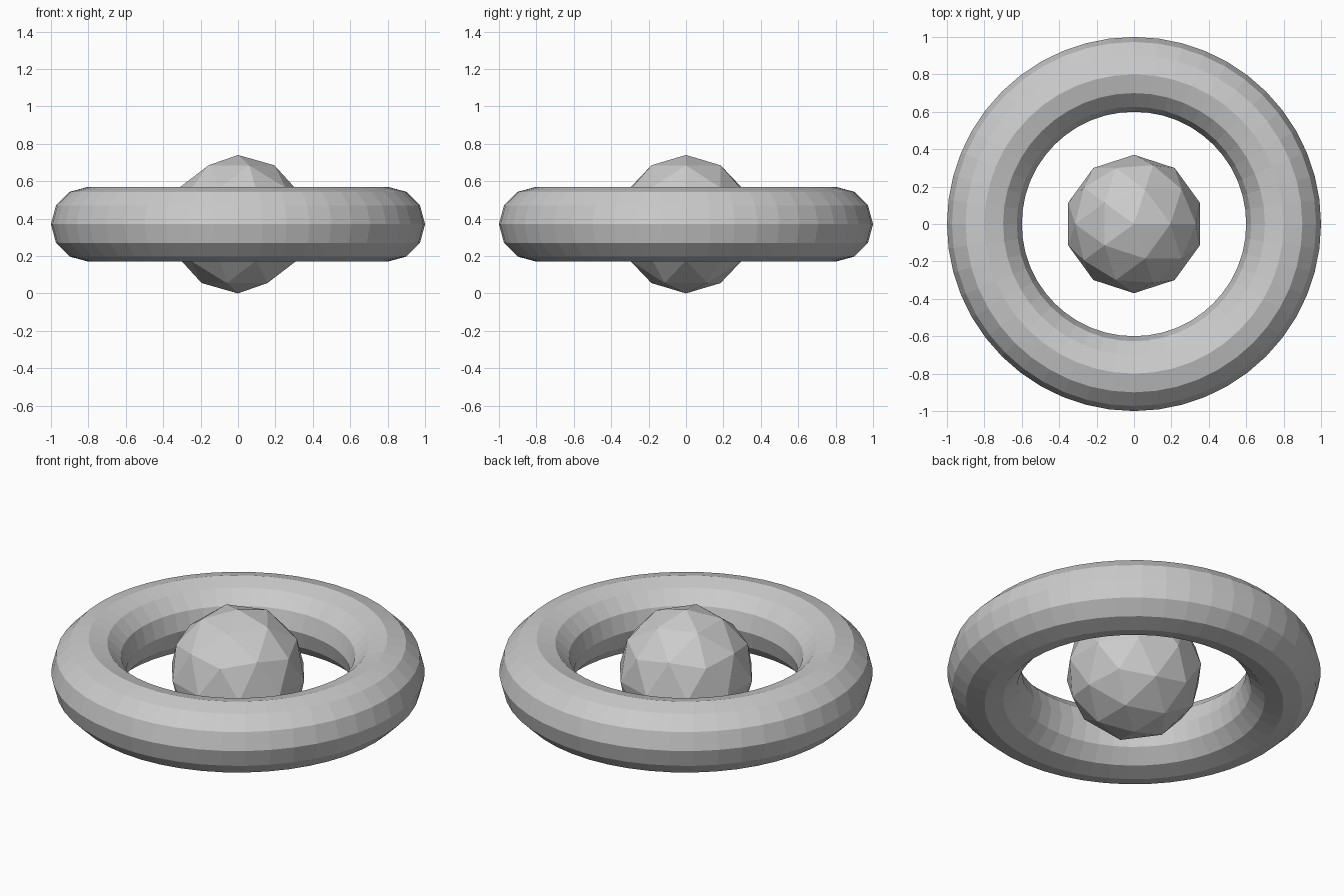
import bpy

cube = bpy.data.objects.get("Cube")
if cube:
    bpy.data.objects.remove(cube, do_unlink=True)

CENTER = (0, 0, 0.37)

# Single neutral grey
grey = bpy.data.materials.new("neutral_grey")
grey.use_nodes = True
colour = (0.6, 0.6, 0.6, 1)
grey.diffuse_color = colour
grey.node_tree.nodes["Principled BSDF"].inputs["Base Color"].default_value = colour


def finish(name):
    obj = bpy.context.object
    obj.name = name
    obj.data.name = name
    obj.data.materials.append(grey)
    bpy.ops.object.shade_flat()


# Horizontal ring around the core
bpy.ops.mesh.primitive_torus_add(major_radius=0.8, minor_radius=0.2,
                                 major_segments=48, minor_segments=12,
                                 location=CENTER)
finish("ring")

# Faceted ball floating in the middle
bpy.ops.mesh.primitive_ico_sphere_add(subdivisions=2, radius=0.37, location=CENTER)
finish("core_ball")
